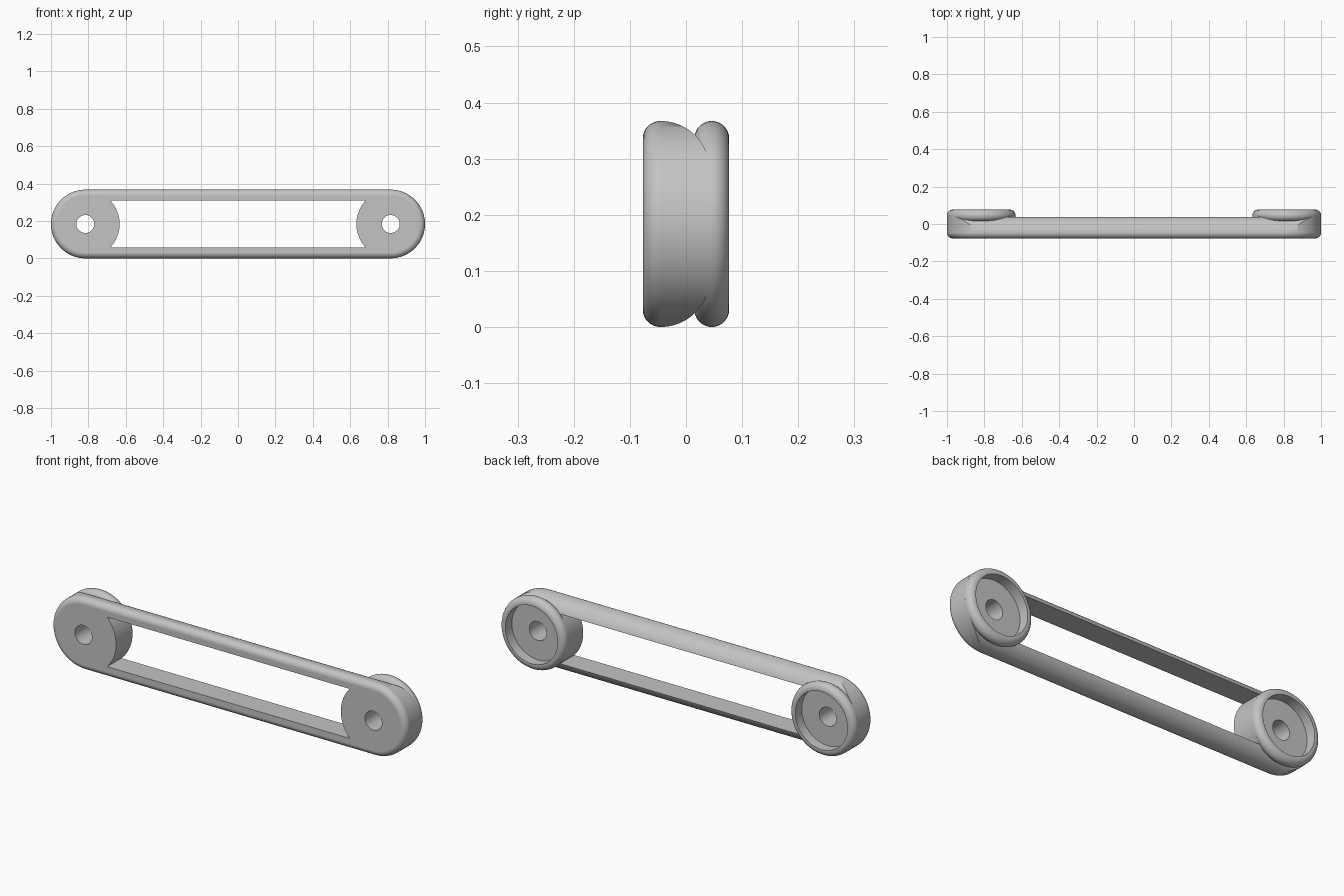
import bpy, bmesh
from math import sin, cos, pi, sqrt, asin

if "Cube" in bpy.data.objects:
    bpy.data.objects.remove(bpy.data.objects["Cube"], do_unlink=True)

R = 0.1835            # end radius and half height
CX = 1 - R            # distance of each pivot from the middle
FRONT, BACK = -0.077, 0.077
ROUND = 0.031         # edge rounding
SEG = 96

grey = bpy.data.materials.new("plain_grey")
grey.use_nodes = True
grey.diffuse_color = (0.55, 0.55, 0.55, 1)
grey.node_tree.nodes["Principled BSDF"].inputs["Base Color"].default_value = (0.55, 0.55, 0.55, 1)


def loft(name, rings):
    """Closed solid skinned through rings of equal point count."""
    bm = bmesh.new()
    loops = [[bm.verts.new(p) for p in ring] for ring in rings]
    n = len(loops[0])
    for a, b in zip(loops, loops[1:]):
        for i in range(n):
            j = (i + 1) % n
            bm.faces.new((a[i], a[j], b[j], b[i]))
    bm.faces.new(loops[0])
    bm.faces.new(loops[-1])
    bmesh.ops.recalc_face_normals(bm, faces=bm.faces)
    mesh = bpy.data.meshes.new(name)
    bm.to_mesh(mesh)
    bm.free()
    mesh.materials.append(grey)
    obj = bpy.data.objects.new(name, mesh)
    bpy.context.collection.objects.link(obj)
    return obj


def lathe(name, cx, profile):
    """Solid turned about the y direction from (radius, y) points."""
    return loft(name, [[(cx + r * cos(2 * pi * i / SEG), y, R + r * sin(2 * pi * i / SEG))
                        for i in range(SEG)] for r, y in profile])


def stadium(r, y):
    half = SEG // 2
    return [(s * (CX + r * cos(t)), y, R + s * r * sin(t))
            for s in (1, -1) for t in [pi * i / half - pi / 2 for i in range(half + 1)]]


def combine(target, other, operation):
    mod = target.modifiers.new("combine", 'BOOLEAN')
    mod.operation, mod.solver, mod.object = operation, 'EXACT', other
    bpy.context.view_layer.objects.active = target
    bpy.ops.object.modifier_apply(modifier=mod.name)
    bpy.data.objects.remove(other, do_unlink=True)


# Long link with a rounded front edge
arc = [pi / 2 * i / 8 for i in range(9)]
rings = [stadium(R - ROUND + ROUND * sin(t), FRONT + ROUND - ROUND * cos(t)) for t in arc]
link = loft("link_arm", rings + [stadium(R, 0.06)])

# Arched back shape that trims the link along its length
SWEEP = 0.087
upper = [(-0.12, R + 0.002)]
upper += [(-0.045 + SWEEP * sin(t), R - SWEEP + SWEEP * cos(t))
          for t in [pi / 2 * i / 20 for i in range(1, 21)]]
upper.append((0.0455, R - SWEEP - 0.001))
section = upper + [(y, -h) for y, h in reversed(upper)]
trim = loft("back_trim", [[(x, y, R + h) for y, h in section] for x in (-1.2, 1.2)])
combine(link, trim, 'INTERSECT')

# Window between the two rails, with ends that follow the bosses
HALF = 0.126
limit = asin(HALF / R)
outline = []
for s in (1, -1):
    for i in range(25):
        t = limit * (i / 12 - 1)
        outline.append((s * (CX - R * cos(t)), R + s * R * sin(t)))
window = loft("window_cutter", [[(x, y, z) for x, z in outline] for y in (-0.2, 0.2)])
combine(link, window, 'DIFFERENCE')

# Bosses with round rims, back recesses and through holes
mid = BACK - ROUND
rim = [(R - ROUND + ROUND * sin(pi * i / 20), mid - ROUND * cos(pi * i / 20)) for i in range(21)]
for s in (1, -1):
    combine(link, lathe("boss", s * CX, rim), 'UNION')
    combine(link, lathe("recess_cutter", s * CX, [(0.147, 0.025), (0.147, 0.2)]), 'DIFFERENCE')
    combine(link, lathe("hole_cutter", s * CX, [(0.048, -0.2), (0.048, 0.2)]), 'DIFFERENCE')

# Smooth shading with crisp edges
bpy.ops.object.select_all(action='DESELECT')
link.select_set(True)
bpy.context.view_layer.objects.active = link
bpy.ops.object.shade_smooth_by_angle(angle=pi / 6)
weighted = link.modifiers.new("flat_face_normals", 'WEIGHTED_NORMAL')
weighted.keep_sharp = True
